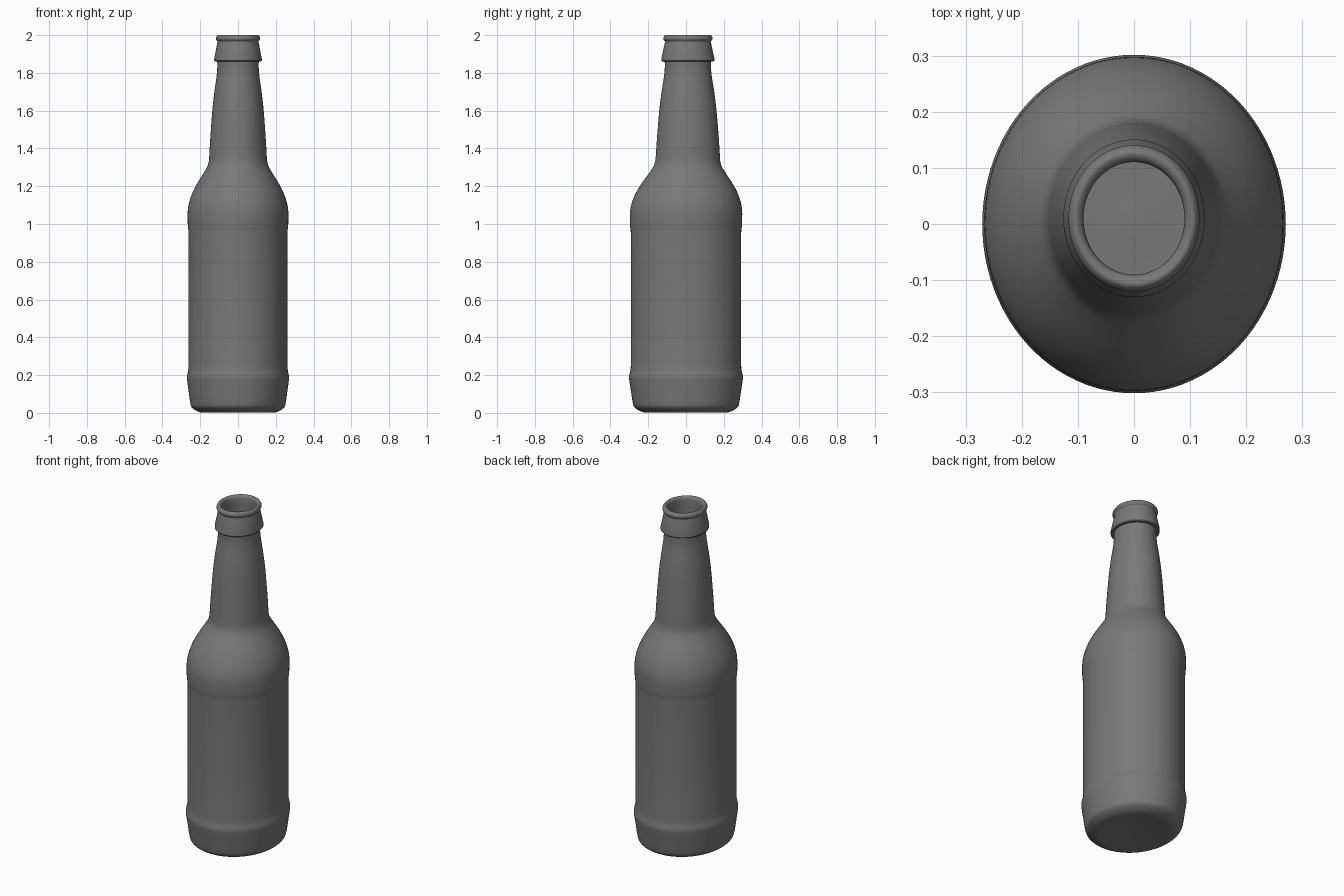
import bpy, bmesh, math

if "Cube" in bpy.data.objects:
    bpy.data.objects.remove(bpy.data.objects["Cube"])

SEGS = 96
Y_STRETCH = 1.115     # oval cross-section, deeper than wide


def y_shift(z):
    # neck sits very slightly off-centre towards the back
    t = min(max((z - 1.0) / 0.4, 0), 1)
    return 0.010 * t * t * (3 - 2 * t)


def smooth_curve(pts, steps=4):
    # Catmull-Rom interpolation through profile points
    out = []
    for i in range(len(pts) - 1):
        p = [pts[max(i - 1, 0)], pts[i], pts[i + 1], pts[min(i + 2, len(pts) - 1)]]
        for k in range(steps):
            t = k / steps
            out.append(tuple(
                0.5 * (2 * b + (c - a) * t + (2 * a - 5 * b + 4 * c - d) * t * t
                       + (3 * b - a - 3 * c + d) * t ** 3)
                for a, b, c, d in zip(*p)))
    return out + [pts[-1]]


def lathe(name, profile):
    bm = bmesh.new()
    rings = []
    for r, z in profile:
        if r < 1e-6:
            rings.append([bm.verts.new((0, y_shift(z), z))])
            continue
        rings.append([bm.verts.new((r * math.cos(a), r * Y_STRETCH * math.sin(a) + y_shift(z), z))
                      for a in (2 * math.pi * i / SEGS for i in range(SEGS))])
    for lo, hi in zip(rings, rings[1:]):
        for i in range(SEGS):
            j = (i + 1) % SEGS
            if len(lo) == 1:
                bm.faces.new((lo[0], hi[j], hi[i]))
            elif len(hi) == 1:
                bm.faces.new((lo[i], lo[j], hi[0]))
            else:
                bm.faces.new((lo[i], lo[j], hi[j], hi[i]))
    bmesh.ops.recalc_face_normals(bm, faces=bm.faces)
    me = bpy.data.meshes.new(name)
    bm.to_mesh(me)
    bm.free()
    ob = bpy.data.objects.new(name, me)
    bpy.context.collection.objects.link(ob)
    bpy.context.view_layer.objects.active = ob
    ob.select_set(True)
    bpy.ops.object.shade_smooth_by_angle(angle=math.radians(40))
    ob.select_set(False)
    return ob


# underside and flared heel
base = [(0, 0.010), (0.10, 0.008)] + smooth_curve(
    [(0.17, 0.002), (0.195, 0.002), (0.222, 0.012), (0.245, 0.030), (0.253, 0.055),
     (0.262, 0.12), (0.270, 0.18), (0.269, 0.20), (0.264, 0.225), (0.262, 0.25)])
# straight label panel easing into the shoulder
panel = [(0.262, 0.60), (0.262, 0.95)]
# rounded shoulder
shoulder = smooth_curve(
    [(0.263, 0.97), (0.266, 1.0), (0.266, 1.07), (0.257, 1.12), (0.239, 1.17), (0.213, 1.22),
     (0.182, 1.27), (0.162, 1.305), (0.154, 1.335)])
# tapering neck
neck = smooth_curve(
    [(0.153, 1.345), (0.147, 1.45), (0.136, 1.60), (0.125, 1.70), (0.115, 1.77),
     (0.110, 1.82), (0.110, 1.86)])
# collar and rolled lip
collar = [(0.121, 1.86), (0.126, 1.865), (0.126, 1.875), (0.110, 1.957), (0.108, 1.965)]
lip = smooth_curve(
    [(0.109, 1.968), (0.116, 1.977), (0.116, 1.988), (0.109, 1.999), (0.101, 2.0),
     (0.093, 1.993), (0.090, 1.98)])
# hollow inside, down to the floor
inside = smooth_curve(
    [(0.090, 1.95), (0.092, 1.80), (0.105, 1.70), (0.130, 1.45), (0.138, 1.33),
     (0.197, 1.21), (0.238, 1.12), (0.247, 1.02), (0.245, 0.90), (0.245, 0.30),
     (0.247, 0.18), (0.236, 0.08), (0.215, 0.045), (0.16, 0.032)]) + [(0.03, 0.036), (0, 0.040)]

bottle = lathe("bottle", base + panel + shoulder + neck + collar + lip + inside)

# dark grey glass
glass = bpy.data.materials.new("dark_glass")
glass.diffuse_color = (0.19, 0.19, 0.19, 1)
glass.use_nodes = True
glass.node_tree.nodes["Principled BSDF"].inputs["Base Color"].default_value = glass.diffuse_color
bottle.data.materials.append(glass)
